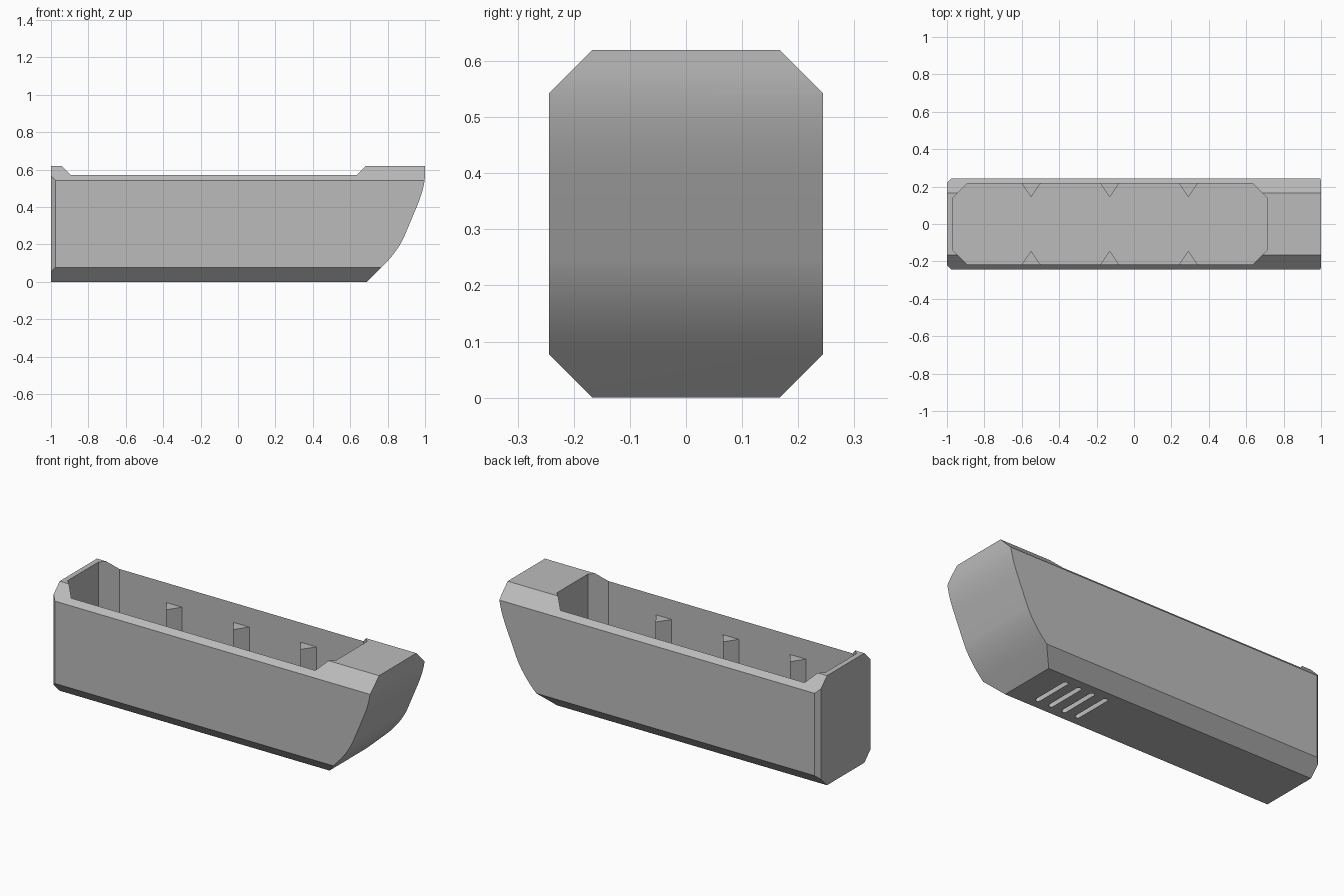
import bpy, bmesh, math
from mathutils import Vector

if "Cube" in bpy.data.objects:
    bpy.data.objects.remove(bpy.data.objects["Cube"], do_unlink=True)

grey = bpy.data.materials.new("plain grey")
grey.use_nodes = True
grey.diffuse_color = (0.5, 0.5, 0.5, 1)
grey.node_tree.nodes["Principled BSDF"].inputs["Base Color"].default_value = (0.5, 0.5, 0.5, 1)


def prism(name, outline, axis, lo, hi):
    """Extrude a 2D outline along one axis (0 = x, 1 = y, 2 = z)."""
    def place(p, d):
        return [(d, p[0], p[1]), (p[0], d, p[1]), (p[0], p[1], d)][axis]
    bm = bmesh.new()
    face = bm.faces.new([bm.verts.new(place(p, lo)) for p in outline])
    new = bmesh.ops.extrude_face_region(bm, geom=[face])["geom"]
    shift = Vector(place((0, 0), hi - lo))
    bmesh.ops.translate(bm, vec=shift, verts=[v for v in new if isinstance(v, bmesh.types.BMVert)])
    bmesh.ops.recalc_face_normals(bm, faces=bm.faces)
    mesh = bpy.data.meshes.new(name)
    bm.to_mesh(mesh)
    bm.free()
    mesh.materials.append(grey)
    obj = bpy.data.objects.new(name, mesh)
    bpy.context.collection.objects.link(obj)
    return obj


def octagon(x0, x1, y0, y1, c):
    return [(x0 + c, y0), (x1 - c, y0), (x1, y0 + c), (x1, y1 - c),
            (x1 - c, y1), (x0 + c, y1), (x0, y1 - c), (x0, y0 + c)]


def bezier(a, b, c, n=12):
    a, b, c = Vector(a), Vector(b), Vector(c)
    return [tuple(a * (1 - t) ** 2 + b * 2 * t * (1 - t) + c * t * t)
            for t in (i / n for i in range(n + 1))]


def boolean(target, cutter, operation):
    mod = target.modifiers.new(operation, "BOOLEAN")
    mod.operation, mod.object, mod.solver = operation, cutter, "EXACT"
    bpy.context.view_layer.update()
    dg = bpy.context.evaluated_depsgraph_get()
    mesh = bpy.data.meshes.new_from_object(target.evaluated_get(dg))
    target.modifiers.clear()
    target.data = mesh
    bpy.data.objects.remove(cutter, do_unlink=True)


# Hull: side profile with a curved prow
profile = [(-1.2, -0.2), (0.49, -0.2)]
profile += bezier((0.775, 0.085), (0.853, 0.163), (0.89, 0.245))
profile += bezier((0.955, 0.4), (1, 0.506), (1, 0.58))
profile += [(1, 0.8), (-1.2, 0.8)]
hull = prism("hull", profile, 1, -0.4, 0.4)

# Chamfered cross-section and clipped rear corners
section = octagon(-0.244, 0.244, 0, 0.62, 0.077)
boolean(hull, prism("section", section, 0, -1.4, 1.4), "INTERSECT")
plan = [(-1, -0.22), (-0.92, -0.3), (1.2, -0.3), (1.2, 0.3), (-0.92, 0.3), (-1, 0.22)]
boolean(hull, prism("plan", plan, 2, -0.5, 1), "INTERSECT")

# Open cavity
FLOOR = 0.07
cavity = octagon(-0.97, 0.712, -0.216, 0.216, 0.077)
boolean(hull, prism("cavity", cavity, 2, FLOOR, 1), "DIFFERENCE")

# Four blind rounded slots under the prow
for i in range(4):
    x, r, half = 0.53 - i * 0.085, 0.014, 0.105
    slot = [(x + r * math.cos(a), math.copysign(half, s) + r * math.sin(a))
            for s in (1, -1)
            for a in (math.pi * (k / 8 + (s < 0)) for k in range(9))]
    boolean(hull, prism("slot", slot, 2, -0.1, 0.045), "DIFFERENCE")

# Smooth prow, sharp chamfers
bpy.ops.object.select_all(action="DESELECT")
hull.select_set(True)
bpy.context.view_layer.objects.active = hull
bpy.ops.object.shade_smooth_by_angle(angle=math.radians(20))

# Triangular ribs along both cavity walls
for side, label in ((1, "left"), (-1, "right")):
    for i, x in enumerate((-0.55, -0.13, 0.29)):
        rib = [(x - 0.05, side * 0.217), (x + 0.05, side * 0.217), (x, side * 0.143)]
        prism(f"rib_{label}_{i + 1}", rib, 2, FLOOR - 0.01, 0.46)
